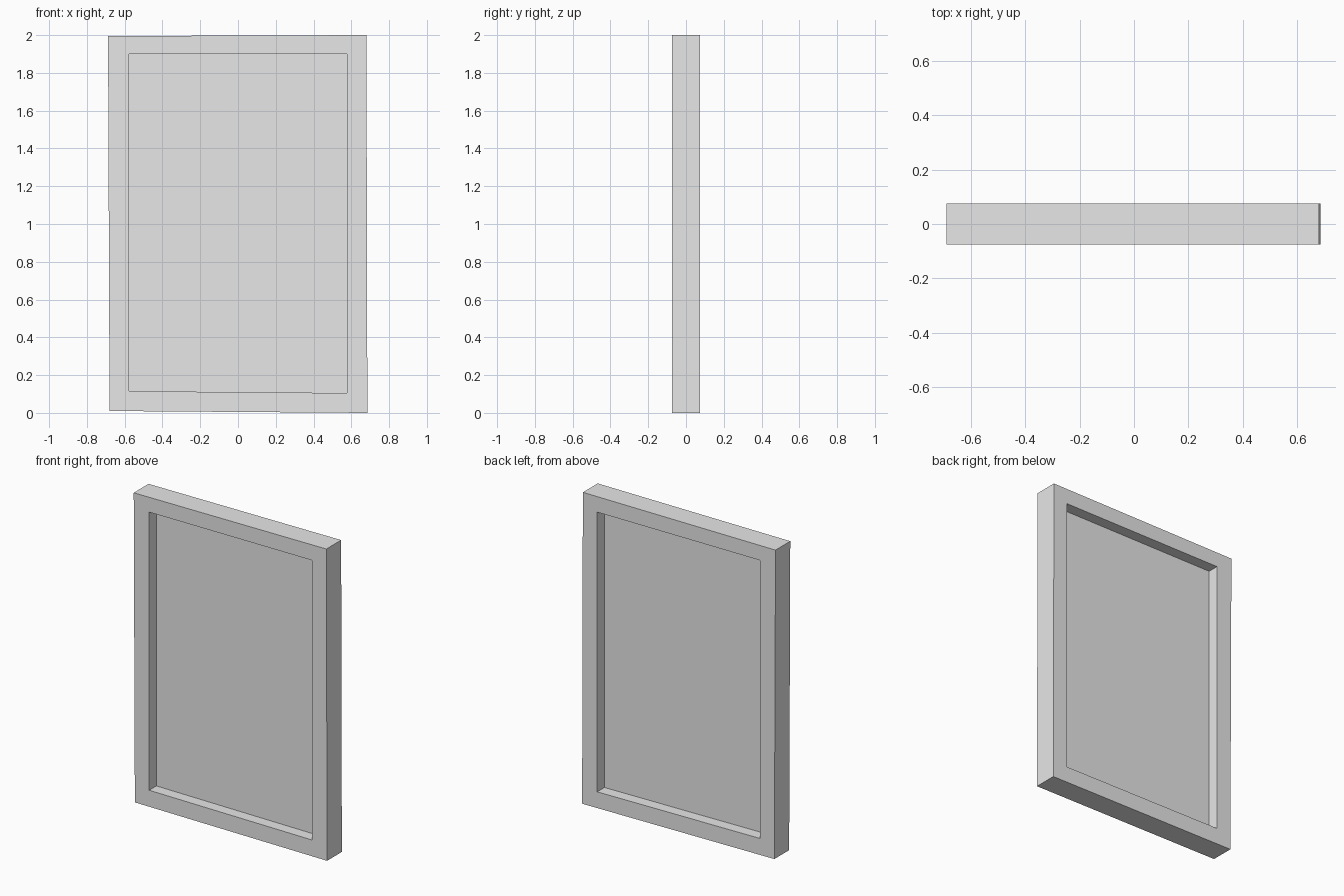
import bpy
import bmesh

if "Cube" in bpy.data.objects:
    bpy.data.objects.remove(bpy.data.objects["Cube"], do_unlink=True)

grey = bpy.data.materials.new("light grey")
grey.use_nodes = True
grey.diffuse_color = (0.8, 0.8, 0.8, 1)
grey.node_tree.nodes["Principled BSDF"].inputs["Base Color"].default_value = (0.8, 0.8, 0.8, 1)

HALF_DEPTH = 0.075
PANEL_HALF = 0.002

# Slightly uneven corners (x, z), counter-clockwise from the bottom at -x
outer = [(-0.68, 0.01), (0.685, 0.0), (0.68, 2.0), (-0.688, 1.995)]
inner = [(-0.578, 0.115), (0.578, 0.105), (0.578, 1.9), (-0.578, 1.9)]


def finish(name, bm):
    bmesh.ops.recalc_face_normals(bm, faces=bm.faces)
    mesh = bpy.data.meshes.new(name)
    bm.to_mesh(mesh)
    bm.free()
    mesh.materials.append(grey)
    obj = bpy.data.objects.new(name, mesh)
    bpy.context.collection.objects.link(obj)


def ring(bm, corners, y):
    return [bm.verts.new((x, y, z)) for x, z in corners]


def bridge(bm, a, b):
    for i in range(len(a)):
        j = (i + 1) % len(a)
        bm.faces.new((a[i], a[j], b[j], b[i]))


# Frame: four loops bridged into a closed rectangular ring
bm = bmesh.new()
loops = [ring(bm, outer, -HALF_DEPTH), ring(bm, outer, HALF_DEPTH),
         ring(bm, inner, HALF_DEPTH), ring(bm, inner, -HALF_DEPTH)]
for i in range(4):
    bridge(bm, loops[i], loops[(i + 1) % 4])
finish("frame", bm)

# Thin panel set halfway through the frame, recessed on both sides
bm = bmesh.new()
front = ring(bm, inner, -PANEL_HALF)
back = ring(bm, inner, PANEL_HALF)
bridge(bm, front, back)
bm.faces.new(front)
bm.faces.new(back)
finish("panel", bm)
